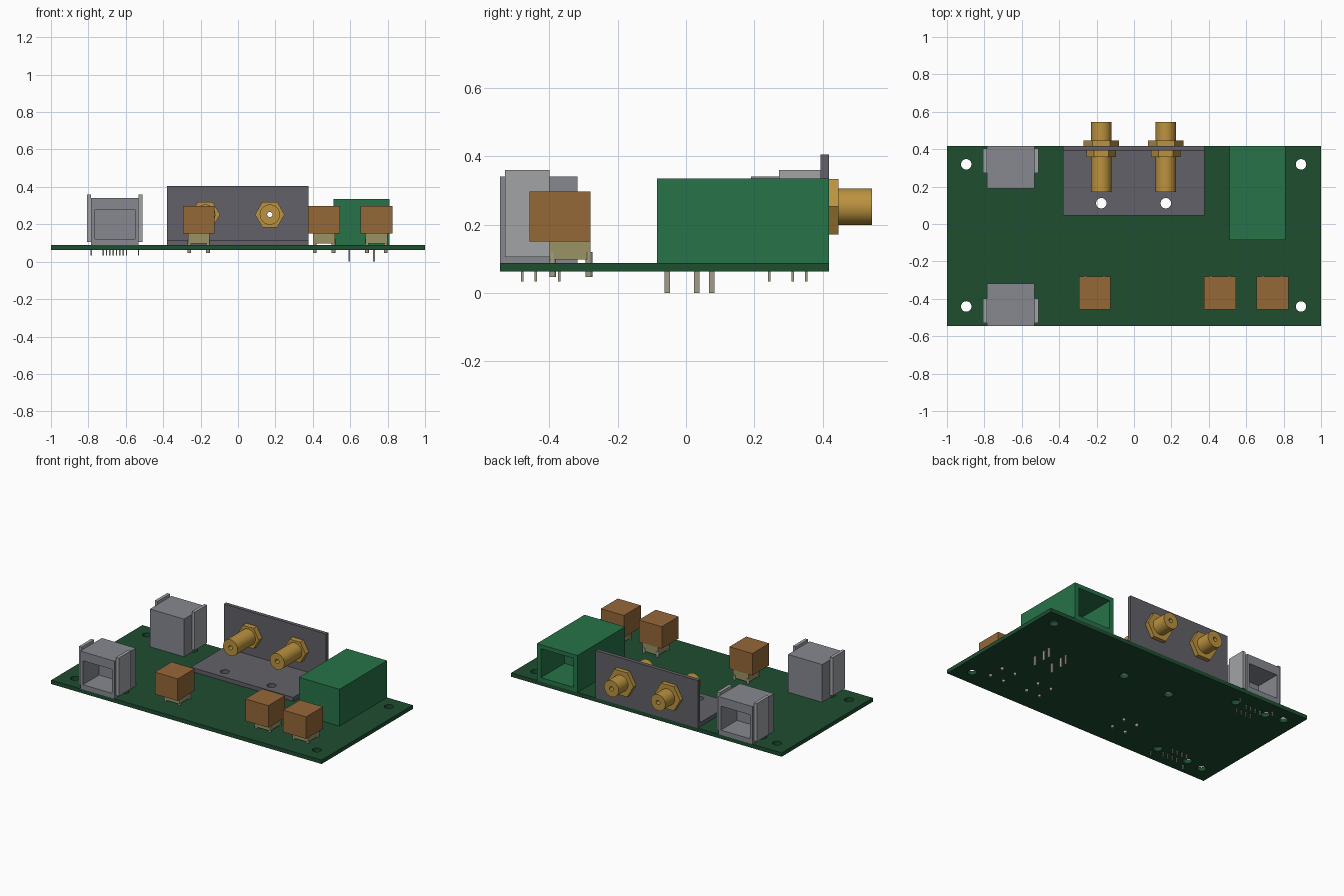
import bpy, bmesh, math
from mathutils import Matrix, Vector

if "Cube" in bpy.data.objects:
    bpy.data.objects.remove(bpy.data.objects["Cube"])


def material(name, rgb):
    m = bpy.data.materials.new(name)
    m.diffuse_color = (*rgb, 1)
    m.use_nodes = True
    m.node_tree.nodes["Principled BSDF"].inputs["Base Color"].default_value = m.diffuse_color
    return m


GREEN = material("board_green", (0.013, 0.075, 0.03))
LIGHT_GREEN = material("terminal_green", (0.02, 0.17, 0.065))
STEEL = material("bracket_grey", (0.12, 0.12, 0.14))
SILVER = material("jack_grey", (0.24, 0.25, 0.28))
TAB = material("tab_grey", (0.36, 0.37, 0.38))
GOLD = material("gold", (0.5, 0.29, 0.05))
COPPER = material("copper_brown", (0.3, 0.14, 0.04))
OLIVE = material("olive", (0.32, 0.29, 0.13))
TIN = material("pin_tin", (0.36, 0.34, 0.26))


def finish(name, bm, mat):
    bmesh.ops.recalc_face_normals(bm, faces=bm.faces[:])
    me = bpy.data.meshes.new(name)
    bm.to_mesh(me)
    bm.free()
    me.materials.append(mat)
    ob = bpy.data.objects.new(name, me)
    bpy.context.collection.objects.link(ob)
    return ob


def add_box(bm, x, y, z):
    lo, hi = Vector((x[0], y[0], z[0])), Vector((x[1], y[1], z[1]))
    m = Matrix.Translation((lo + hi) / 2) @ Matrix.Diagonal((*(hi - lo), 1))
    bmesh.ops.create_cube(bm, size=1, matrix=m)


def boxes(name, mat, *ranges):
    bm = bmesh.new()
    for r in ranges:
        add_box(bm, *r)
    return finish(name, bm, mat)


def cut(ob, holes):
    """Bore round holes: (centre, radius, axis)."""
    bm = bmesh.new()
    for c, r, axis in holes:
        m = Matrix.Translation(c)
        if axis == 'Y':
            m = m @ Matrix.Rotation(math.pi / 2, 4, 'X')
        bmesh.ops.create_cone(bm, cap_ends=True, segments=32, radius1=r,
                              radius2=r, depth=0.1, matrix=m)
    cutter = finish("hole_cutter", bm, ob.data.materials[0])
    cutter.hide_render = True
    mod = ob.modifiers.new("holes", 'BOOLEAN')
    mod.operation, mod.solver, mod.object = 'DIFFERENCE', 'EXACT', cutter
    bpy.context.view_layer.objects.active = ob
    bpy.ops.object.modifier_apply(modifier=mod.name)
    bpy.data.objects.remove(cutter)


def tube(name, mat, x, z, y0, y1, r_out, r_in, sides=32):
    """Hollow prism along y."""
    bm = bmesh.new()
    loops = []
    for r, y in ((r_out, y0), (r_out, y1), (r_in, y1), (r_in, y0)):
        loops.append([bm.verts.new((x + r * math.cos(2 * math.pi * i / sides), y,
                                    z + r * math.sin(2 * math.pi * i / sides)))
                      for i in range(sides)])
    for a, b in zip(loops, loops[1:] + loops[:1]):
        for i in range(sides):
            j = (i + 1) % sides
            bm.faces.new((a[i], a[j], b[j], b[i])).smooth = sides > 6
    ob = finish(name, bm, mat)
    if sides > 6:
        ob.data.set_sharp_from_angle(angle=math.radians(35))
    return ob


def shell(name, mat, x, z, y_open, y_back, ox, oz, depth):
    """Box with a rectangular recess ox by oz entered from y_open."""
    bm = bmesh.new()
    s = math.copysign(1, y_back - y_open)
    rings = []
    for (xr, zr, y) in ((x, z, y_back), (x, z, y_open), (ox, oz, y_open),
                        (ox, oz, y_open + s * depth)):
        rings.append([bm.verts.new((xr[i], y, zr[k]))
                      for i, k in ((0, 0), (1, 0), (1, 1), (0, 1))])
    for a, b in zip(rings, rings[1:]):
        for i in range(4):
            j = (i + 1) % 4
            bm.faces.new((a[i], a[j], b[j], b[i]))
    bm.faces.new(rings[0])
    bm.faces.new(rings[-1])
    return finish(name, bm, mat)


def pin(x, y, z0, z1, w, d):
    return ((x - w / 2, x + w / 2), (y - d / 2, y + d / 2), (z0, z1))


TOP, MID = 0.088, -0.0635
SMA_X, SMA_Z = (-0.175, 0.17), 0.252

# Circuit board with mounting, bracket and jack peg holes
board = boxes("circuit_board", GREEN, ((-1, 1), (-0.545, 0.418), (0.062, TOP)))
spots = [(x, y) for x in (-0.897, 0.893) for y in (-0.441, 0.319)]
spots += [(x, 0.111) for x in SMA_X]
spots += [(x, MID + s * 0.362) for x in (-0.773, -0.542) for s in (-1, 1)]
cut(board, [((x, y, 0.075), 0.028, 'Z') for x, y in spots])

# L-shaped bracket
bm = bmesh.new()
profile = ((0.045, TOP), (0.418, TOP), (0.418, 0.405), (0.393, 0.405),
           (0.393, 0.115), (0.045, 0.115))
face = bm.faces.new([bm.verts.new((-0.38, y, z)) for y, z in profile])
ext = bmesh.ops.extrude_face_region(bm, geom=[face])
bmesh.ops.translate(bm, vec=(0.757, 0, 0),
                    verts=[v for v in ext["geom"] if isinstance(v, bmesh.types.BMVert)])
bracket = finish("connector_bracket", bm, STEEL)
cut(bracket, [((x, 0.111, 0.1), 0.028, 'Z') for x in SMA_X] +
    [((x, 0.418, SMA_Z), 0.05, 'Y') for x in SMA_X])

# Coaxial connectors with hex nuts on both sides of the bracket
for i, x in enumerate(SMA_X):
    tube(f"coax_barrel_{i}", GOLD, x, SMA_Z, 0.17, 0.545, 0.054, 0.014)
    tube(f"coax_outer_nut_{i}", GOLD, x, SMA_Z, 0.418, 0.446, 0.094, 0.05, 6)
    tube(f"coax_inner_nut_{i}", GOLD, x, SMA_Z, 0.357, 0.393, 0.079, 0.05, 6)

# Network jacks at the front and back edges, mirrored about the board centre
for side, s in (("front", -1), ("back", 1)):
    Y = lambda d: MID + s * d
    shell(f"{side}_jack_body", SILVER, (-0.785, -0.532), (TOP, 0.34), Y(0.4815),
          Y(0.254), (-0.765, -0.55), (0.12, 0.28), 0.17)
    ty = sorted((Y(0.336), Y(0.466)))
    boxes(f"{side}_jack_tabs", TAB, ((-0.806, -0.785), ty, (0.105, 0.36)),
          ((-0.532, -0.511), ty, (0.105, 0.36)))
    pins = [pin(-0.6585 + (k - 3.5) * 0.0178 * -s, Y(0.376 if k % 2 else 0.307),
                0.033, TOP, 0.007, 0.007) for k in range(8)]
    pins += [pin(x, Y(0.416), 0.033, TOP, 0.007, 0.007) for x in (-0.785, -0.532)]
    boxes(f"{side}_jack_pins", TIN, *pins)

# Three small indicator blocks on stepped bases
for i, x in enumerate((-0.21, 0.46, 0.74)):
    boxes(f"block_cap_{i}", COPPER, ((x - 0.085, x + 0.085), (-0.458, -0.28), (0.15, 0.297)))
    boxes(f"block_base_{i}", OLIVE, ((x - 0.058, x + 0.058), (-0.40, -0.28), (0.098, 0.15)))
    bm = bmesh.new()
    for dx in (-0.05, 0.05):
        for y in (-0.39, -0.284):
            bmesh.ops.create_cone(bm, cap_ends=True, segments=12, radius1=0.01, radius2=0.01,
                                  depth=0.073, matrix=Matrix.Translation((x + dx, y, 0.0835)))
    finish(f"block_pins_{i}", bm, TIN)

# Open terminal block at the back right
shell("terminal_block", LIGHT_GREEN, (0.51, 0.81), (TOP, 0.335), 0.418, -0.085,
      (0.54, 0.78), (0.115, 0.308), 0.25)
boxes("terminal_pins", TIN, *[pin(x, y, 0.0, TOP, 0.009, 0.016)
                              for x in (0.595, 0.727) for y in (-0.055, 0.031, 0.075)])
